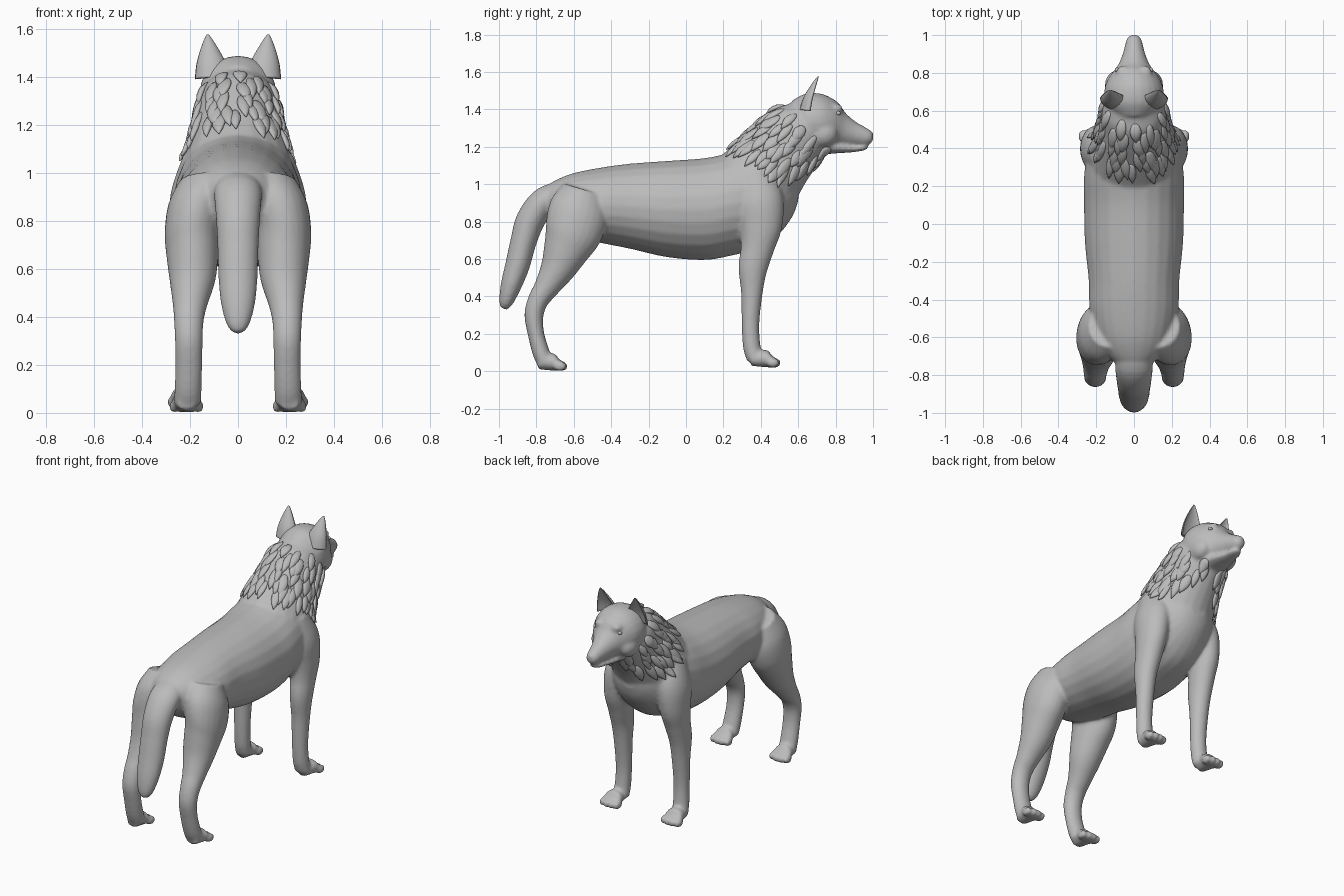
import bpy, bmesh, math, random
from mathutils import Vector, Matrix
from mathutils.bvhtree import BVHTree

random.seed(4)
if "Cube" in bpy.data.objects:
    bpy.data.objects.remove(bpy.data.objects["Cube"])

fur = bpy.data.materials.new("grey_coat")
fur.use_nodes = True
fur.diffuse_color = (0.5, 0.5, 0.5, 1)
fur.node_tree.nodes["Principled BSDF"].inputs["Base Color"].default_value = (0.5, 0.5, 0.5, 1)
X = Vector((1, 0, 0))


def spline(rows, steps=5):
    """Catmull-Rom interpolation through rows of numbers."""
    rows = [Vector(r) for r in rows]
    out = []
    for i in range(len(rows) - 1):
        a, b, c, d = rows[max(i - 1, 0)], rows[i], rows[i + 1], rows[min(i + 2, len(rows) - 1)]
        for k in range(steps):
            t = k / steps
            out.append(b + (c - a) * (t / 2) + (a - b * 2.5 + c * 2 - d / 2) * t ** 2
                       + (b * 1.5 - a / 2 - c * 1.5 + d / 2) * t ** 3)
    return out + [rows[-1]]


def skin(bm, rings):
    """Bridge closed rings of points and cap both ends."""
    rings = [[bm.verts.new(p) for p in ring] for ring in rings]
    n = len(rings[0])
    for a, b in zip(rings, rings[1:]):
        for j in range(n):
            bm.faces.new((a[j], a[(j + 1) % n], b[(j + 1) % n], b[j]))
    bm.faces.new(rings[0])
    bm.faces.new(rings[-1])


def tube(bm, rows, sides=24, upright=False, cup=1.0):
    """Loft ellipses along rows of (x, y, z, half width, half depth)."""
    rows = spline(rows)
    rings = []
    for i, r in enumerate(rows):
        t = rows[min(i + 1, len(rows) - 1)] - rows[max(i - 1, 0)]
        n = Vector((0, 0, 1)) if upright else Vector(t[:3]).cross(X).normalized()
        ring = []
        for j in range(sides):
            a = math.tau * j / sides
            s = math.sin(a)
            ring.append(Vector(r[:3]) + X * math.cos(a) * max(r[3], 0.004)
                        + n * max(r[4], 0.004) * (s * cup if s > 0 else s))
        rings.append(ring)
    skin(bm, rings)


def slices(bm, rows):
    """Loft upright sections given as (y, top, bottom, half width)."""
    tube(bm, [(0, y, (t + b) / 2, w, (t - b) / 2) for y, t, b, w in rows], upright=True)


def blob(bm, centre, size):
    m = Matrix.Translation(centre) @ Matrix.Diagonal((*size, 1))
    bmesh.ops.create_uvsphere(bm, u_segments=16, v_segments=10, radius=1, matrix=m)


def finish(bm, name):
    bmesh.ops.recalc_face_normals(bm, faces=bm.faces)
    mesh = bpy.data.meshes.new(name)
    bm.to_mesh(mesh)
    bm.free()
    mesh.materials.append(fur)
    mesh.shade_smooth()
    ob = bpy.data.objects.new(name, mesh)
    bpy.context.collection.objects.link(ob)
    return ob


def paw(bm, x, heel, toe, ground):
    mid = (heel + toe) / 2
    tube(bm, [(x, heel, ground + .045, .04, .035), (x, mid, ground + .05, .058, .047),
              (x, toe - .05, ground + .036, .062, .034), (x, toe - .02, ground + .025, .05, .02)],
         upright=True)
    for k in (-1.5, -.5, .5, 1.5):
        blob(bm, (x + k * .034, toe - .03 - abs(k) * .008, ground + .027), (.021, .036, .027))


bm = bmesh.new()
# Trunk
slices(bm, [(-.76, .98, .84, .06), (-.7, 1.02, .78, .14), (-.6, 1.06, .72, .2), (-.45, 1.09, .685, .235),
            (-.3, 1.11, .655, .24), (-.1, 1.125, .61, .26), (.1, 1.14, .595, .265), (.25, 1.17, .62, .265),
            (.4, 1.2, .66, .24), (.5, 1.17, .735, .19), (.57, 1.1, .83, .12), (.6, 1.03, .91, .06)])
# Neck
tube(bm, [(0, .33, .95, .25, .25), (0, .46, 1.115, .205, .212), (0, .545, 1.215, .18, .195),
          (0, .625, 1.3, .165, .175), (0, .67, 1.36, .13, .13)])
# Skull and upper muzzle
slices(bm, [(.57, 1.45, 1.22, .1), (.64, 1.485, 1.18, .155), (.72, 1.485, 1.18, .155), (.78, 1.46, 1.19, .13),
            (.82, 1.43, 1.2, .1), (.85, 1.385, 1.203, .08), (.9, 1.34, 1.204, .06), (.95, 1.31, 1.205, .047),
            (.985, 1.288, 1.215, .036), (1, 1.265, 1.235, .018)])
# Lower jaw
slices(bm, [(.7, 1.25, 1.155, .1), (.8, 1.225, 1.165, .078), (.88, 1.212, 1.17, .052),
            (.94, 1.208, 1.178, .038), (.97, 1.203, 1.186, .022)])
# Nose and brows
blob(bm, (0, .982, 1.268), (.024, .022, .02))
for s in (1, -1):
    blob(bm, (s * .06, .80, 1.405), (.035, .04, .025))
    blob(bm, (s * .1, .73, 1.27), (.055, .08, .07))
# Tail
tube(bm, [(0, -.62, .94, .09, .08), (0, -.75, .915, .1, .075), (0, -.83, .81, .092, .078),
          (0, -.87, .69, .086, .07), (0, -.9, .57, .082, .066), (0, -.935, .46, .072, .056),
          (0, -.963, .37, .048, .038), (0, -.978, .335, .02, .018)])
# Legs
for s in (1, -1):
    tube(bm, [(s * x, y, z, w, d) for x, y, z, w, d in (
        (.12, -.54, .97, .12, .12), (.165, -.57, .87, .125, .16), (.19, -.6, .75, .116, .155),
        (.19, -.64, .65, .108, .125), (.19, -.685, .55, .095, .095), (.2, -.745, .45, .072, .068),
        (.205, -.79, .38, .062, .056), (.205, -.813, .3, .058, .051), (.205, -.802, .2, .056, .044),
        (.208, -.775, .1, .057, .046), (.21, -.75, .04, .058, .042))])
    tube(bm, [(s * x, y, z, w, d) for x, y, z, w, d in (
        (.14, .36, 1.07, .09, .1), (.18, .39, .92, .1, .13), (.2, .4, .78, .085, .115),
        (.205, .382, .66, .074, .09), (.21, .358, .55, .065, .078), (.21, .352, .42, .056, .058),
        (.21, .345, .25, .05, .047), (.212, .352, .13, .05, .047), (.215, .37, .06, .053, .042))])
    paw(bm, s * .215, -.79, -.632, 0)
    paw(bm, s * .222, .35, .507, .018)

# Fuse the parts into one smooth skin
rough = finish(bm, "rough_body")
remesh = rough.modifiers.new("fuse", 'REMESH')
remesh.mode = 'VOXEL'
remesh.voxel_size = 0.01
soften = rough.modifiers.new("soften", 'SMOOTH')
soften.factor, soften.iterations = 0.5, 7
graph = bpy.context.evaluated_depsgraph_get()
mesh = bpy.data.meshes.new_from_object(rough.evaluated_get(graph))
mesh.name = "body"
mesh.shade_smooth()
bpy.data.objects.remove(rough)
body = bpy.data.objects.new("body", mesh)
bpy.context.collection.objects.link(body)
if not mesh.materials:
    mesh.materials.append(fur)
tree = BVHTree.FromPolygons([v.co for v in mesh.vertices], [p.vertices[:] for p in mesh.polygons])

# Cupped ears, hollow towards the front
for s, side in ((1, "left"), (-1, "right")):
    bm = bmesh.new()
    tube(bm, [(s * .105, .665, 1.39, .075, .06), (s * .11, .675, 1.45, .064, .05),
              (s * .117, .69, 1.505, .043, .034), (s * .123, .703, 1.55, .021, .018),
              (s * .126, .71, 1.577, .005, .005)], cup=-.45)
    for v in bm.verts:
        v.co.y += .015 * max(0, 1.5 - v.co.z)
    finish(bm, side + "_ear")
    # Eye set into the face
    bm = bmesh.new()
    hit = tree.ray_cast(Vector((s * .5, 1.0, 1.38)), Vector((-s * .42, -.19, 0)))[0]
    blob(bm, hit if hit else Vector((s * .09, .81, 1.38)), (.012, .014, .011))
    finish(bm, side + "_eye")


def lock(bm, start, flow, length, width):
    """One pointed tuft lying along the skin."""
    p, rings = start, []
    for w, h, lift in ((.3, .2, -.006), (.75, .6, 0), (1, 1, .003), (.95, 1, .006), (.6, .8, .008), (.06, .2, .007)):
        q, n, *_ = tree.find_nearest(p)
        side = flow.cross(n).normalized()
        rings.append([q + n * (lift + .013 * h * math.sin(a)) + side * width * w * math.cos(a)
                      for a in (math.tau * j / 10 for j in range(10))])
        p = q + (flow - n * flow.dot(n)).normalized() * length / 5
    skin(bm, rings)


# Mane of overlapping tufts
bm = bmesh.new()
low, high = Vector((0, .47, 1.13)), Vector((0, .64, 1.33))
up = Vector((0, -.74, .67))
ROWS = 7
for row in range(ROWS):
    u = row / (ROWS - 1)
    reach = 105 + 50 * min(1, u * 1.6)
    count = 11 + row % 2
    for k in range(count):
        a = math.radians(reach * (2 * k / (count - 1) - 1) + random.uniform(-5, 5))
        d = X * math.sin(a) + up * math.cos(a)
        base = low.lerp(high, u + random.uniform(-.06, .06))
        hit = tree.ray_cast(base + d * .6, -d)[0]
        if hit and hit.y < .8:
            flow = Vector((random.uniform(-.2, .2), -.62, -.78)).normalized()
            lock(bm, hit, flow, random.uniform(.11, .16), random.uniform(.022, .032))
finish(bm, "mane_tufts")
